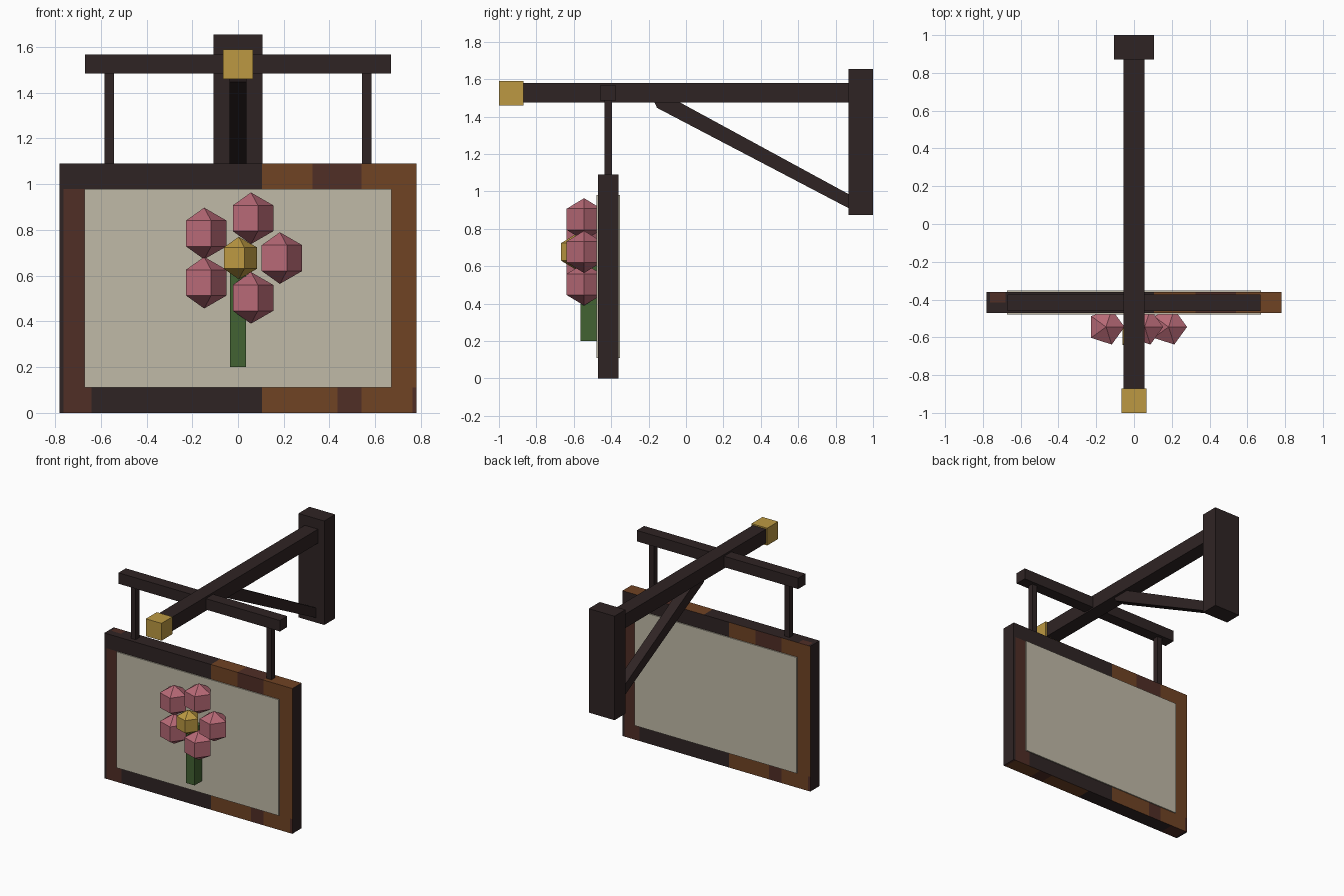
import bpy, bmesh, math
from mathutils import Matrix, Vector

cube = bpy.data.objects.get("Cube")
if cube:
    bpy.data.objects.remove(cube, do_unlink=True)


def material(name, rgb):
    """Flat material from an sRGB 0-255 colour."""
    lin = [((c / 255 + 0.055) / 1.055) ** 2.4 for c in rgb] + [1.0]
    m = bpy.data.materials.new(name)
    m.use_nodes = True
    m.diffuse_color = lin
    bsdf = next(n for n in m.node_tree.nodes if n.type == 'BSDF_PRINCIPLED')
    bsdf.inputs["Base Color"].default_value = lin
    bsdf.inputs["Roughness"].default_value = 0.9
    return m


dark = material("dark wood", (47, 36, 36))
russet = material("russet wood", (80, 46, 38))
brown = material("brown wood", (112, 67, 36))
cream = material("cream panel", (192, 186, 167))
pink = material("pink petal", (183, 105, 118))
gold = material("gold", (188, 153, 66))
green = material("green stem", (66, 98, 50))


def finish(name, bm, *mats):
    mesh = bpy.data.meshes.new(name)
    bmesh.ops.recalc_face_normals(bm, faces=bm.faces)
    bm.to_mesh(mesh)
    bm.free()
    for m in mats:
        mesh.materials.append(m)
    obj = bpy.data.objects.new(name, mesh)
    bpy.context.collection.objects.link(obj)
    return obj


def box_mesh(xs, ys, zs):
    bm = bmesh.new()
    spans = (xs, ys, zs)
    centre = Vector([(a + b) / 2 for a, b in spans])
    size = Vector([b - a for a, b in spans])
    bmesh.ops.create_cube(bm, size=1, matrix=Matrix.LocRotScale(centre, None, size))
    return bm


def box(name, mat, xs, ys, zs):
    return finish(name, box_mesh(xs, ys, zs), mat)


def bud(name, mat, r, loc):
    """Faceted five-sided ball with a corner towards +x."""
    bm = bmesh.new()
    bmesh.ops.create_uvsphere(bm, u_segments=5, v_segments=3, radius=r)
    first = max(bm.verts, key=lambda v: v.co.xy.length + 0.001 * v.co.z).co
    turn = -math.atan2(first.y, first.x)
    bm.transform(Matrix.Translation(loc) @ Matrix.Rotation(turn, 4, 'Z'))
    return finish(name, bm, mat)


# Wall bracket: post, arm, end cap, cross bar and hangers
box("wall_post", dark, (-0.107, 0.107), (0.87, 1.0), (0.875, 1.655))
box("arm", dark, (-0.055, 0.055), (-0.87, 0.87), (1.475, 1.58))
box("arm_cap", gold, (-0.065, 0.065), (-1.0, -0.87), (1.46, 1.59))
box("cross_bar", dark, (-0.67, 0.67), (-0.46, -0.373), (1.485, 1.567))
for side, x in (("left", 0.563), ("right", -0.563)):
    box(side + "_hanger", dark, (x - 0.02, x + 0.02), (-0.437, -0.395), (1.08, 1.49))

# Diagonal brace, extruded from its side profile
bm = bmesh.new()
profile = [(-0.17, 1.48), (-0.155, 1.447), (0.88, 0.905), (0.88, 0.98), (-0.04, 1.48)]
face = bm.faces.new([bm.verts.new((-0.037, y, z)) for y, z in profile])
ext = bmesh.ops.extrude_face_region(bm, geom=[face])
bmesh.ops.translate(bm, vec=(0.074, 0, 0),
                    verts=[v for v in ext["geom"] if isinstance(v, bmesh.types.BMVert)])
finish("brace", bm, dark)

# Sign board, cut into patches of different wood
LOW, HIGH, MID_Y = 0.11, 0.98, -0.415
board = box_mesh((-0.78, 0.78), (-0.47, -0.36), (0, 1.09))
cuts = [((0, 0, z), (0, 0, 1)) for z in (LOW, HIGH)] + [((0, MID_Y, 0), (0, 1, 0))]
for x in (0.105, 0.325, 0.435, 0.54, 0.64, 0.68, 0.762):
    cuts += [((s * x, 0, 0), (1, 0, 0)) for s in (-1, 1)]
for co, no in cuts:
    bmesh.ops.bisect_plane(board, geom=board.verts[:] + board.edges[:] + board.faces[:],
                           plane_co=co, plane_no=no)
board.normal_update()


def wood(f):
    """0 dark, 1 russet, 2 brown."""
    c, n = f.calc_center_median(), f.normal
    if abs(n.x) > 0.5:
        return 0
    u = -c.x if n.y > 0.5 else c.x
    if u < -0.762:
        return 0
    if n.z > 0.5 and u < -0.68 and c.y > MID_Y:
        return 1
    if c.z > HIGH:
        return 0 if u < 0.105 else 1 if 0.325 < u < 0.54 else 2
    if u < -0.64:
        return 1
    if u < 0.105:
        return 0
    if c.z < LOW and (0.435 < u < 0.54 or u > 0.762):
        return 1
    return 2


for f in board.faces:
    f.material_index = wood(f)
finish("sign_board", board, dark, russet, brown)
box("sign_panel", cream, (-0.672, 0.672), (-0.478, -0.352), (LOW, HIGH))

# Flower: stem, five petals round a centre
box("stem", green, (-0.035, 0.035), (-0.565, -0.47), (0.2, 0.63))
for i in range(5):
    a = i * math.tau / 5
    bud(f"petal_{i + 1}", pink, 0.113,
        Vector((0.183 * math.cos(a), -0.545, 0.677 + 0.183 * math.sin(a))))
bud("flower_centre", gold, 0.093, Vector((0.003, -0.592, 0.677)))
